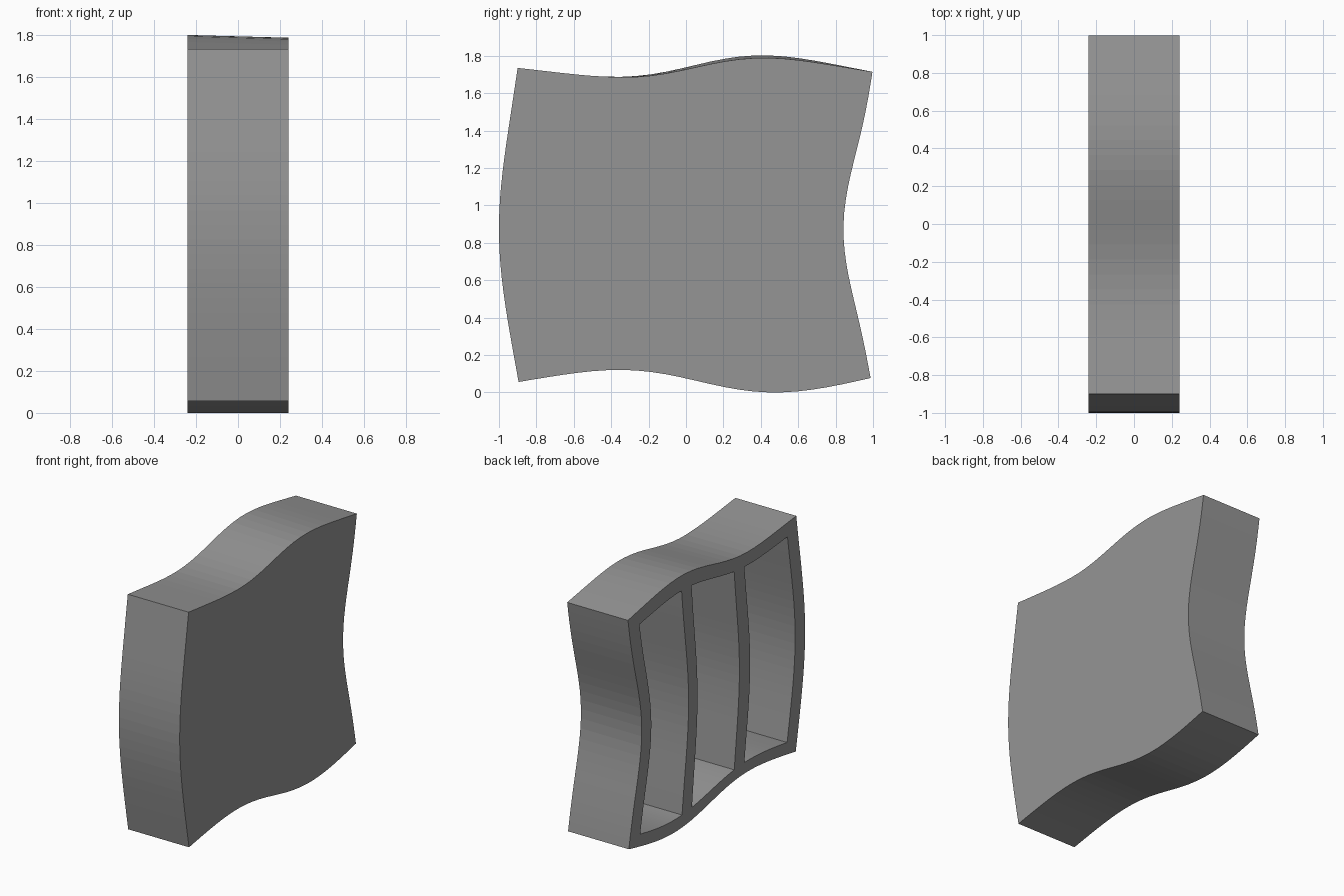
import bpy, bmesh, math

cube = bpy.data.objects.get("Cube")
if cube:
    bpy.data.objects.remove(cube, do_unlink=True)

HALF = 0.24          # half thickness along x
BACK = 0.10          # thickness of the closed panel
WALL = 0.06          # wall and divider share of the outline
FLOOR = 0.05         # bottom wall share of the outline
STEPS = 24           # segments per wavy edge

grey = bpy.data.materials.new("mid_grey")
grey.use_nodes = True
grey.diffuse_color = (0.3, 0.3, 0.3, 1)
grey.node_tree.nodes["Principled BSDF"].inputs["Base Color"].default_value = (0.3, 0.3, 0.3, 1)

# Each edge: start, end, then strengths of successive sine waves
TOP = (1.735, 1.714, [0.0253, -0.0595, 0, 0.008])
BOTTOM = (0.056, 0.077, [-0.0058, 0.0644, -0.0038, -0.0043])
FRONT = (-0.895, -0.90, [-0.099, -0.0035, 0.0035])
REAR = (0.987, 0.997, [-0.135, -0.005, 0.015])


def straight(edge, t):
    return edge[0] + (edge[1] - edge[0]) * t


def wave(edge, t):
    return sum(a * math.sin(math.pi * (k + 1) * t) for k, a in enumerate(edge[2]))


def point(u, v, x):
    """Blend the four edges; the bow is weaker inside and the top dips in x."""
    bow = (1 - u) * wave(FRONT, v) + u * wave(REAR, v)
    bow *= 1 - 0.52 * math.sin(math.pi * u) ** 2
    y = (1 - u) * straight(FRONT, v) + u * straight(REAR, v) + bow
    z = (1 - v) * (straight(BOTTOM, u) + wave(BOTTOM, u)) + v * (straight(TOP, u) + wave(TOP, u))
    dip = max(0, math.sin(math.pi * (u - 0.25) / 0.75))
    z -= 0.014 * dip * v * (x + HALF) / (2 * HALF)
    return x, y, z


def block(name, u0, u1, v0, v1, x0, x1):
    """Solid block that follows the wavy outline between the given limits."""
    corners = [(u0, v0), (u1, v0), (u1, v1), (u0, v1)]
    loop = []
    for (ua, va), (ub, vb) in zip(corners, corners[1:] + corners[:1]):
        for i in range(STEPS):
            t = i / STEPS
            loop.append((ua + (ub - ua) * t, va + (vb - va) * t))
    bm = bmesh.new()
    rings = [[bm.verts.new(point(u, v, x)) for u, v in loop] for x in (x0, x1)]
    n = len(loop)
    for i in range(n):
        j = (i + 1) % n
        bm.faces.new((rings[0][i], rings[0][j], rings[1][j], rings[1][i]))
    for ring in rings:
        bm.faces.new(ring)
    bmesh.ops.recalc_face_normals(bm, faces=bm.faces[:])
    mesh = bpy.data.meshes.new(name)
    bm.to_mesh(mesh)
    bm.free()
    mesh.materials.append(grey)
    obj = bpy.data.objects.new(name, mesh)
    bpy.context.collection.objects.link(obj)
    return obj


# Wavy case
case = block("wavy_case", 0, 1, 0, 1, -HALF, HALF)

# Three open compartments separated by two dividers
width = (1 - 4 * WALL) / 3
cutters = []
for i in range(3):
    start = WALL + i * (width + WALL)
    cutter = block("compartment_cutter", start, start + width, FLOOR, 1 - WALL,
                   -HALF - 0.1, HALF - BACK)
    cutter.hide_render = True
    cutters.append(cutter)
    mod = case.modifiers.new("compartment", 'BOOLEAN')
    mod.operation = 'DIFFERENCE'
    mod.solver = 'EXACT'
    mod.object = cutter

# Bake the cuts and remove the cutters
bpy.context.view_layer.update()
graph = bpy.context.evaluated_depsgraph_get()
baked = bpy.data.meshes.new_from_object(case.evaluated_get(graph))
case.modifiers.clear()
case.data = baked
for cutter in cutters:
    bpy.data.objects.remove(cutter, do_unlink=True)
